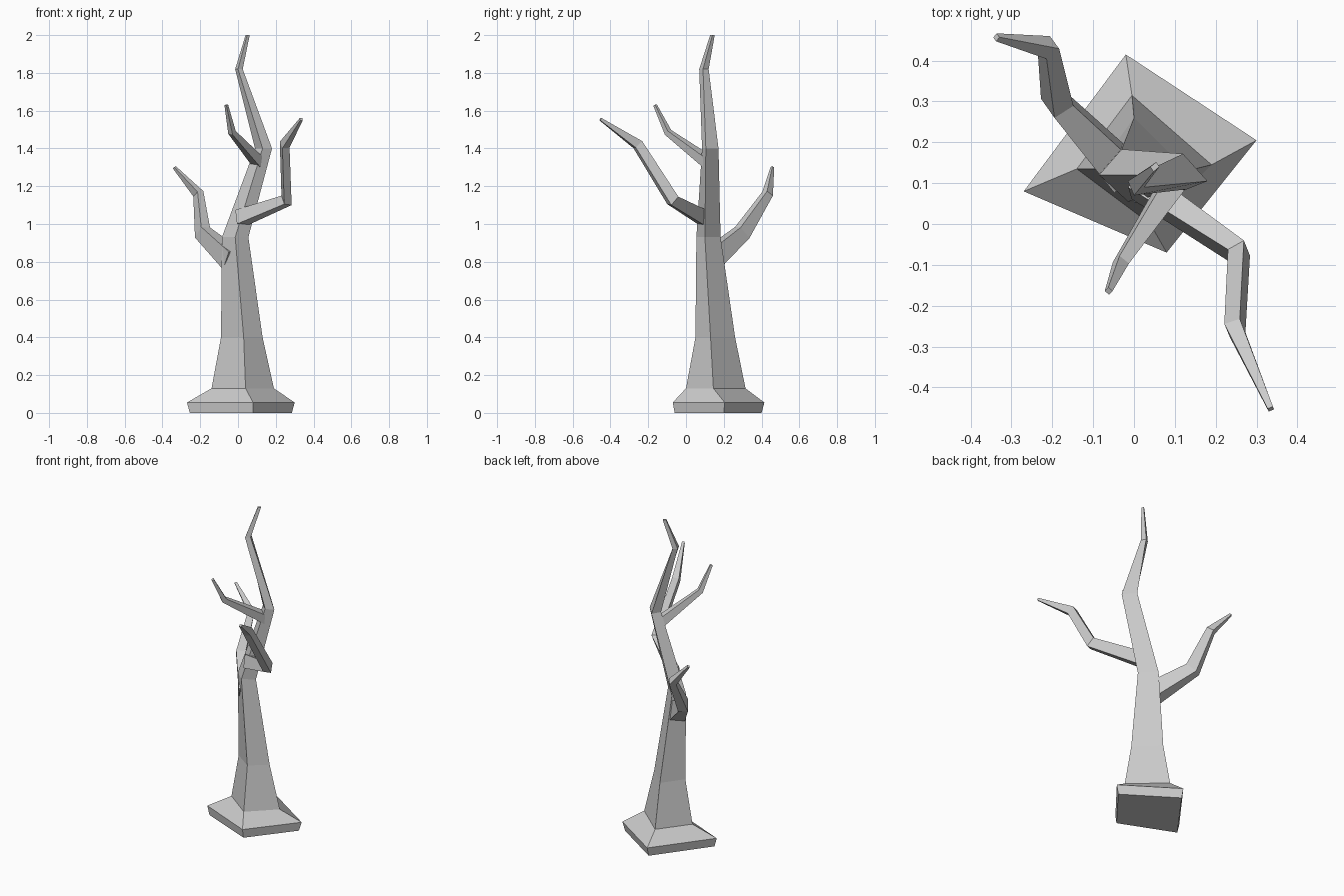
import bpy, bmesh, math
from mathutils import Vector

if "Cube" in bpy.data.objects:
    bpy.data.objects.remove(bpy.data.objects["Cube"])


def skin(name, rings):
    """Join equal-sided rings into a closed flat-shaded limb."""
    bm = bmesh.new()
    loops = [[bm.verts.new(p) for p in ring] for ring in rings]
    n = len(loops[0])
    for a, b in zip(loops, loops[1:]):
        for i in range(n):
            j = (i + 1) % n
            bm.faces.new((a[i], a[j], b[j], b[i]))
    bm.faces.new(loops[0][::-1])
    bm.faces.new(loops[-1])
    bmesh.ops.recalc_face_normals(bm, faces=bm.faces)
    mesh = bpy.data.meshes.new(name)
    bm.to_mesh(mesh)
    bm.free()
    obj = bpy.data.objects.new(name, mesh)
    bpy.context.collection.objects.link(obj)
    return obj


def branch(name, path, roll=0.0):
    """Four-sided tapering limb along points (x, y, z, width, height)."""
    pts = [Vector(p[:3]) for p in path]
    heading = pts[-1] - pts[0]
    rings = []
    for i, p in enumerate(pts):
        d_in = (p - pts[max(i - 1, 0)]).normalized()
        d_out = (pts[min(i + 1, len(pts) - 1)] - p).normalized()
        t = (d_in + d_out).normalized()
        side = Vector((heading.y, -heading.x, 0))
        side = (side - t * side.dot(t)).normalized()
        up = side.cross(t)
        c, s = math.cos(roll), math.sin(roll)
        u, v = side * c + up * s, up * c - side * s
        w, h = path[i][3] / 2, path[i][4] / 2
        rings.append([p + u * (w * a) + v * (h * b)
                      for a, b in ((-1, -1), (1, -1), (1, 1), (-1, 1))])
    return skin(name, rings)


# Trunk with flared foot: height, then left, back, right and front corners
sections = [
    (0.00, (-0.255, 0.08), (-0.02, 0.40), (0.285, 0.20), (0.08, -0.06)),
    (0.055, (-0.27, 0.08), (-0.02, 0.415), (0.30, 0.205), (0.08, -0.07)),
    (0.13, (-0.14, 0.135), (-0.005, 0.315), (0.19, 0.145), (0.04, 0.0)),
    (0.40, (-0.09, 0.135), (0.0, 0.26), (0.13, 0.13), (0.03, 0.05)),
    (0.93, (-0.085, 0.12), (-0.03, 0.183), (0.055, 0.10), (-0.015, 0.055)),
    (1.40, (0.09, 0.12), (0.12, 0.172), (0.18, 0.105), (0.13, 0.085)),
    (1.82, (-0.015, 0.105), (0.01, 0.12), (0.025, 0.09), (0.0, 0.07)),
    (2.00, (0.04, 0.14), (0.055, 0.152), (0.062, 0.14), (0.048, 0.128)),
]
skin("trunk", [[(x, y, s[0]) for x, y in s[1:]] for s in sections])

# Side branches
branch("left_branch", [
    (-0.03, 0.13, 0.81, 0.09, 0.11), (-0.188, 0.298, 0.955, 0.055, 0.08),
    (-0.21, 0.432, 1.16, 0.04, 0.045), (-0.337, 0.457, 1.30, 0.014, 0.014)], 0.1)
branch("right_branch", [
    (0.01, 0.10, 1.03, 0.065, 0.08), (0.257, -0.07, 1.125, 0.045, 0.06),
    (0.247, -0.255, 1.42, 0.04, 0.05), (0.335, -0.453, 1.555, 0.014, 0.014)], 0.1)
branch("upper_branch", [
    (0.11, 0.12, 1.325, 0.06, 0.055), (-0.032, -0.095, 1.485, 0.03, 0.03),
    (-0.062, -0.164, 1.63, 0.014, 0.014)], 0.2)
